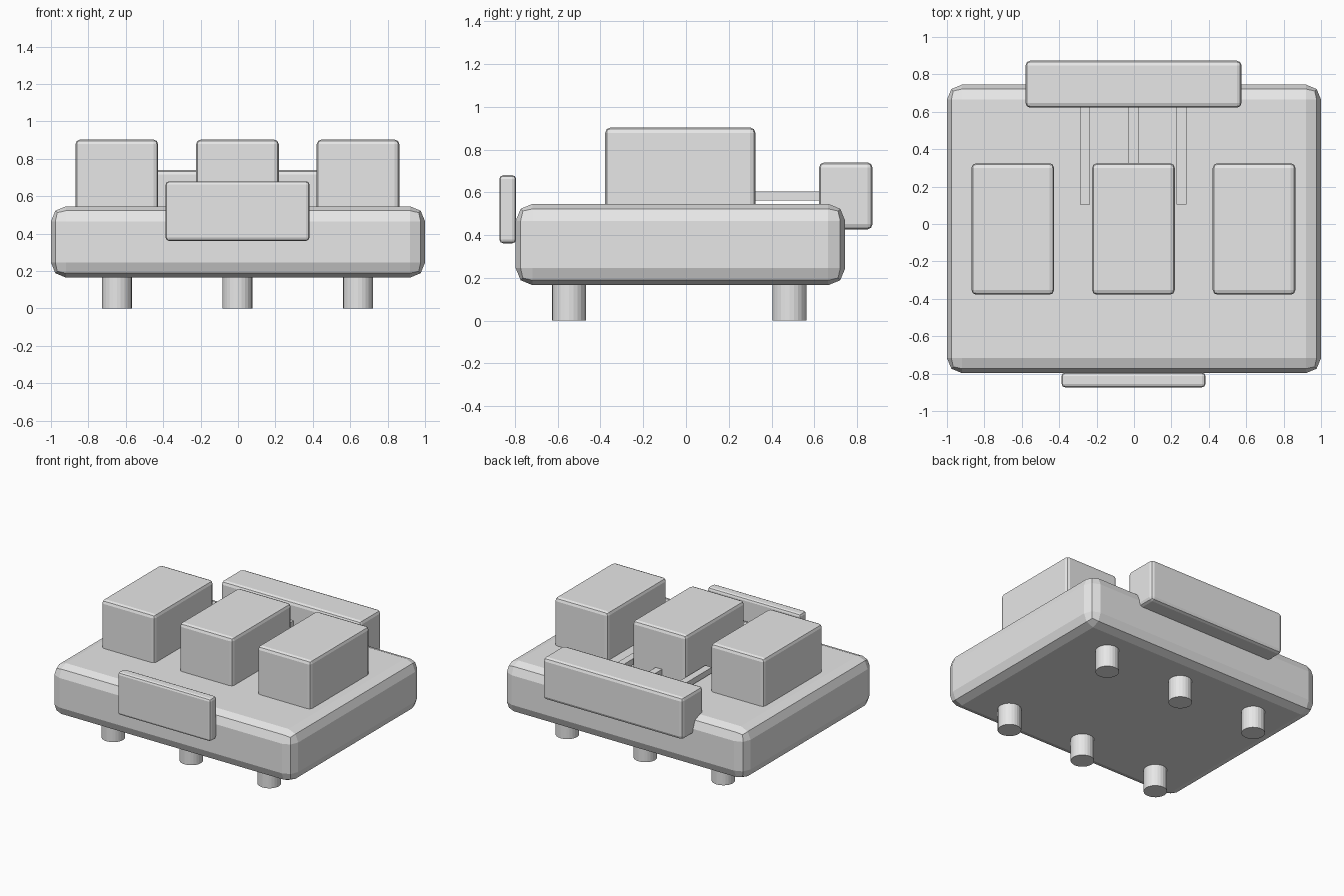
import bpy

if "Cube" in bpy.data.objects:
    bpy.data.objects.remove(bpy.data.objects["Cube"])

grey = bpy.data.materials.new("plain_grey")
grey.diffuse_color = (0.8, 0.8, 0.8, 1)
grey.use_nodes = True
grey.node_tree.nodes["Principled BSDF"].inputs["Base Color"].default_value = grey.diffuse_color


def box(name, x, y, z, bevel=0.0):
    """Box from (min, max) ranges with two-step chamfered edges."""
    bpy.ops.mesh.primitive_cube_add(
        size=1, location=[(a + b) / 2 for a, b in (x, y, z)])
    ob = bpy.context.object
    ob.name = name
    ob.scale = [b - a for a, b in (x, y, z)]
    bpy.ops.object.transform_apply(location=False, rotation=False, scale=True)
    if bevel:
        mod = ob.modifiers.new("edge_bevel", 'BEVEL')
        mod.width = bevel
        mod.segments = 2
    ob.data.materials.append(grey)
    return ob


def leg(name, x, y, radius=0.08, top=0.18):
    bpy.ops.mesh.primitive_cylinder_add(
        vertices=24, radius=radius, depth=top, location=(x, y, top / 2))
    ob = bpy.context.object
    ob.name = name
    ob.data.materials.append(grey)


# Thick base slab
box("base_slab", (-1, 1), (-0.797, 0.745), (0.165, 0.546), 0.08)

# Three columns of raised blocks, legs and connecting rods
for i, side in enumerate(("left", "middle", "right")):
    k = i - 1
    cx = -0.003 + 0.645 * k
    box(side + "_block", (cx - 0.221, cx + 0.221), (-0.378, 0.325),
        (0.52, 0.903), 0.025)
    leg(side + "_front_leg", cx, -0.547)
    leg(side + "_back_leg", cx, 0.484)
    rx = -0.003 + 0.258 * k
    box(side + "_rod", (rx - 0.027, rx + 0.027), (0.105, 0.635),
        (0.561, 0.604))

# Front plate and rear bar
box("front_plate", (-0.387, 0.382), (-0.873, -0.795), (0.361, 0.68), 0.018)
box("rear_bar", (-0.58, 0.575), (0.622, 0.873), (0.426, 0.74), 0.025)
